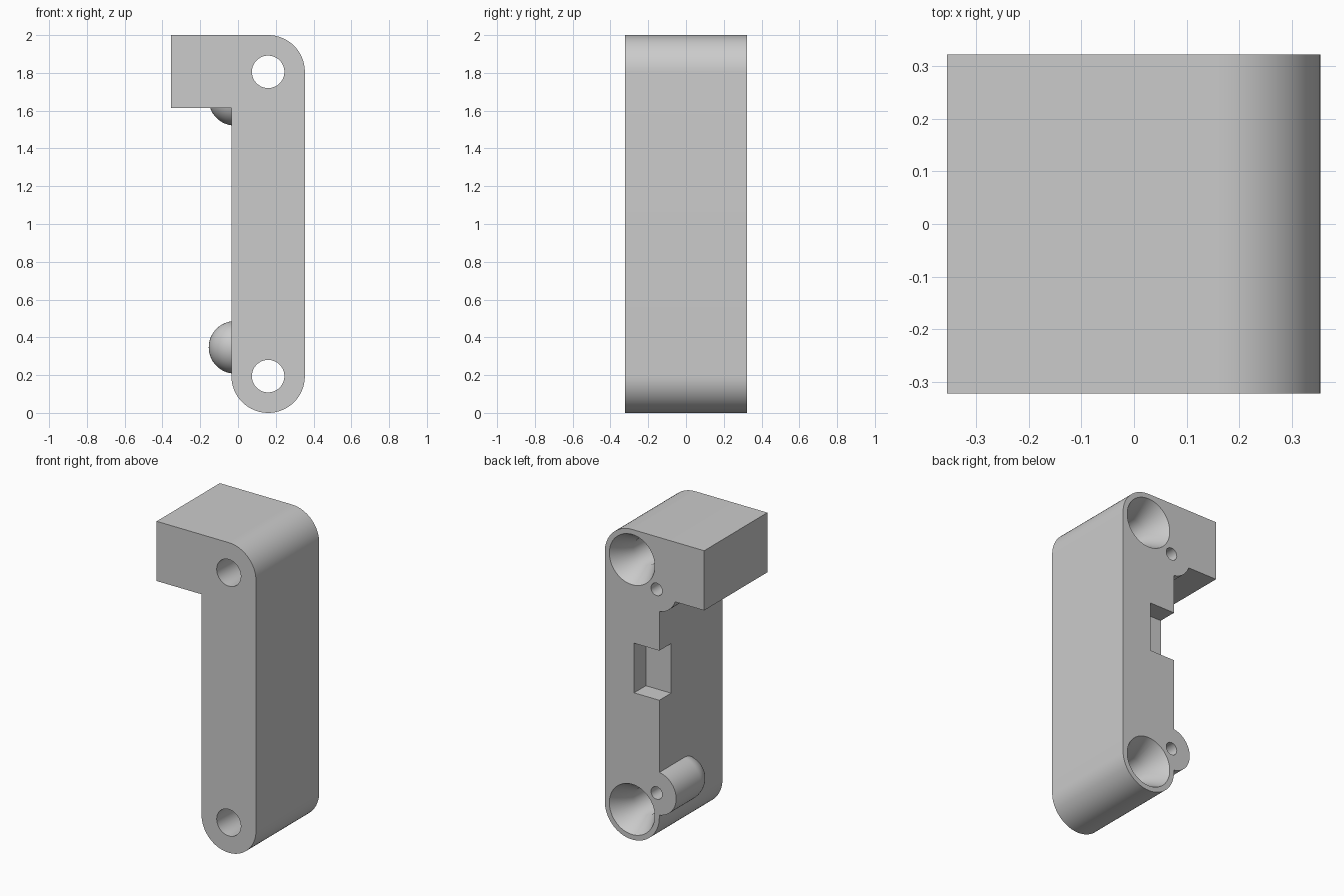
import bpy, bmesh
from math import sin, cos, pi

cube = bpy.data.objects.get("Cube")
if cube:
    bpy.data.objects.remove(cube, do_unlink=True)

HALF = 0.322                    # half depth of the bracket
WALL, EDGE = -0.035, 0.354      # sides of the upright
RAD = (EDGE - WALL) / 2         # rounding of its ends
PIVOT_X = EDGE - RAD
LOW_Z, HIGH_Z = RAD, 2 - RAD
SEGMENTS = 64

grey = bpy.data.materials.new("plain grey")
grey.use_nodes = True
grey.diffuse_color = (0.6, 0.6, 0.6, 1)
grey.node_tree.nodes["Principled BSDF"].inputs["Base Color"].default_value = (0.6, 0.6, 0.6, 1)


def make_object(name, bm):
    bmesh.ops.recalc_face_normals(bm, faces=bm.faces)
    mesh = bpy.data.meshes.new(name)
    bm.to_mesh(mesh)
    bm.free()
    mesh.materials.append(grey)
    obj = bpy.data.objects.new(name, mesh)
    bpy.context.collection.objects.link(obj)
    return obj


def arc(cx, cz, r, start, end, steps):
    angles = [start + (end - start) * i / steps for i in range(steps + 1)]
    return [(cx + r * cos(a), cz + r * sin(a)) for a in angles]


def extrude(name, outline, y0, y1):
    bm = bmesh.new()
    face = bm.faces.new([bm.verts.new((x, y0, z)) for x, z in outline])
    new = bmesh.ops.extrude_face_region(bm, geom=[face])["geom"]
    verts = [v for v in new if isinstance(v, bmesh.types.BMVert)]
    bmesh.ops.translate(bm, verts=verts, vec=(0, y1 - y0, 0))
    return make_object(name, bm)


def lathe(name, profile, x, z):
    """Turn (radius, y) points around an axis along y, with flat end caps."""
    bm = bmesh.new()
    rings = []
    for r, y in profile:
        circle = arc(x, z, r, 0, 2 * pi, SEGMENTS)[:-1]
        rings.append([bm.verts.new((px, y, pz)) for px, pz in circle])
    for a, b in zip(rings, rings[1:]):
        for i in range(SEGMENTS):
            j = (i + 1) % SEGMENTS
            bm.faces.new((a[i], a[j], b[j], b[i]))
    bm.faces.new(rings[0])
    bm.faces.new(rings[-1])
    return make_object(name, bm)


def combine(target, tool, operation):
    mod = target.modifiers.new(tool.name, "BOOLEAN")
    mod.operation, mod.solver, mod.object = operation, "EXACT", tool
    bpy.context.view_layer.objects.active = target
    bpy.ops.object.modifier_apply(modifier=mod.name)
    bpy.data.objects.remove(tool, do_unlink=True)


# Upright with rounded ends and a square block at the top
outline = arc(PIVOT_X, LOW_Z, RAD, -pi, 0, 32)
outline += arc(PIVOT_X, HIGH_Z, RAD, 0, pi / 2, 16)
outline += [(-0.355, 2), (-0.355, 1.615), (WALL, 1.615)]
bracket = extrude("bracket", outline, -HALF, HALF)

# Round-nosed bosses along the back half
BOSS_X, BOSS_R, NOSE_Y = -0.016, 0.139, 0.07
boss_heights = (0.347, 1.66)
nose = [(BOSS_R * cos(a), NOSE_Y - BOSS_R * sin(a))
        for a in [pi / 2 * i / 16 for i in range(16)]]
for z in boss_heights:
    boss = lathe("boss", [(BOSS_R, HALF)] + nose, BOSS_X, z)
    combine(bracket, boss, "UNION")

# Pilot holes in the bosses
for z in boss_heights:
    pilot = lathe("pilot_cutter", [(0.04, HALF + 0.1), (0.04, NOSE_Y)], BOSS_X, z)
    combine(bracket, pilot, "DIFFERENCE")

# Countersunk through holes
HOLE_R, SINK_R, SINK_DEPTH = 0.086, 0.162, 0.14
for z in (LOW_Z, HIGH_Z):
    screw = [(SINK_R, HALF + 0.1), (SINK_R, HALF),
             (HOLE_R, HALF - SINK_DEPTH), (HOLE_R, -HALF - 0.1)]
    combine(bracket, lathe("screw_cutter", screw, PIVOT_X, z), "DIFFERENCE")

# Square notch in the back edge
notch = [(WALL - 0.1, 0.95), (0.145, 0.95), (0.145, 1.27), (WALL - 0.1, 1.27)]
combine(bracket, extrude("notch_cutter", notch, HALF - 0.12, HALF + 0.1), "DIFFERENCE")

bpy.ops.object.select_all(action="DESELECT")
bracket.select_set(True)
bpy.context.view_layer.objects.active = bracket
bpy.ops.object.shade_smooth_by_angle(angle=pi / 6)
